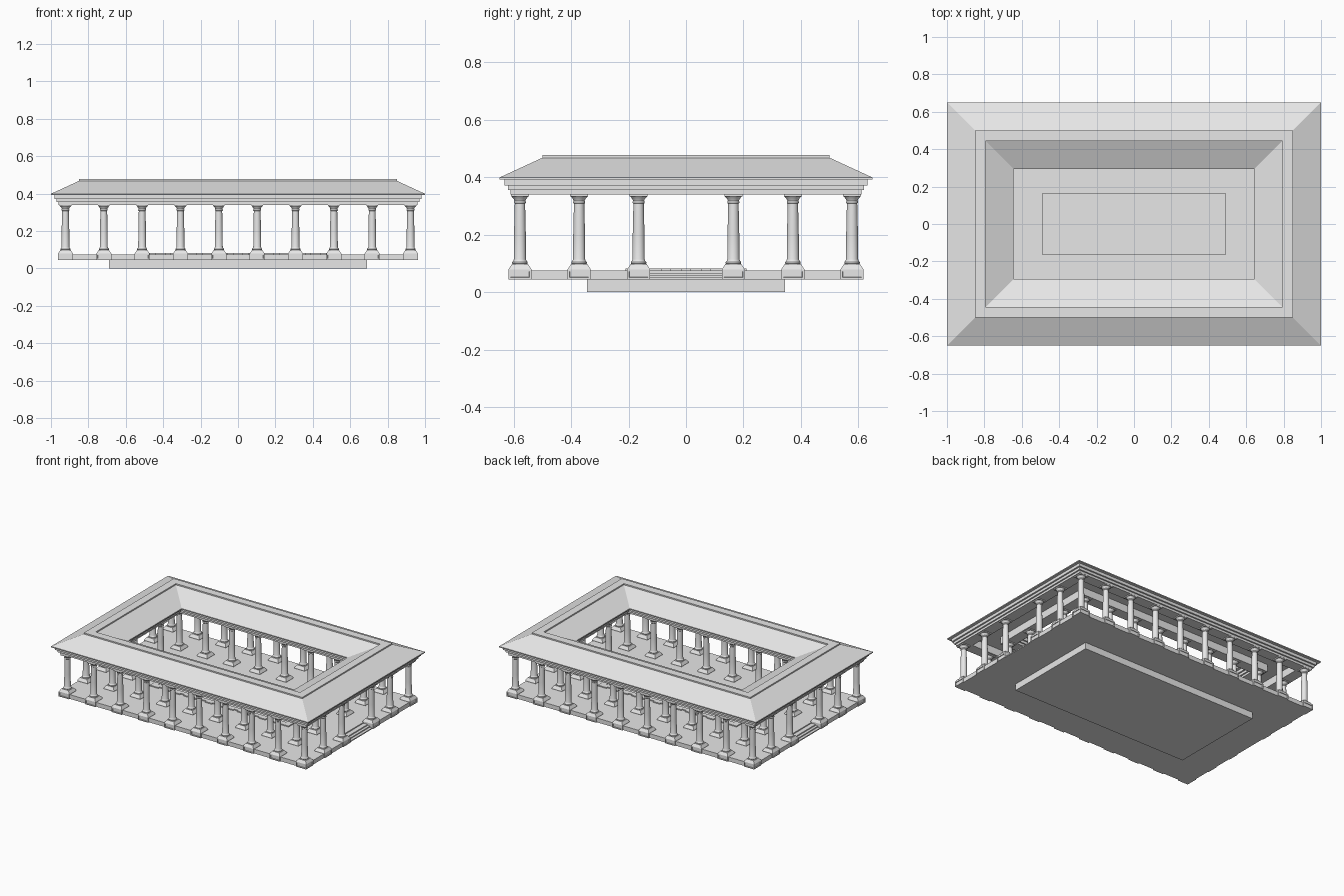
import bpy, bmesh, math

if "Cube" in bpy.data.objects:
    bpy.data.objects.remove(bpy.data.objects["Cube"])

stone = bpy.data.materials.new("pale stone")
stone.use_nodes = True
stone.diffuse_color = (0.8, 0.8, 0.8, 1)
stone.node_tree.nodes["Principled BSDF"].inputs["Base Color"].default_value = (0.8, 0.8, 0.8, 1)

BASE, FLOOR, BEAM = 0.045, 0.075, 0.34   # main levels
MARGIN = 0.35                            # half length minus half width


def add_object(name, mesh, location=(0, 0, 0)):
    obj = bpy.data.objects.new(name, mesh)
    obj.location = location
    bpy.context.scene.collection.objects.link(obj)
    return obj


def finish(bm, name):
    bmesh.ops.recalc_face_normals(bm, faces=bm.faces[:])
    mesh = bpy.data.meshes.new(name)
    bm.to_mesh(mesh)
    bm.free()
    mesh.materials.append(stone)
    return mesh


def add_box(bm, x0, x1, y0, y1, z0, z1):
    verts = bmesh.ops.create_cube(bm, size=1)["verts"]
    for v in verts:
        v.co.x = x1 if v.co.x > 0 else x0
        v.co.y = y1 if v.co.y > 0 else y0
        v.co.z = z1 if v.co.z > 0 else z0
    return verts


def box(name, hx, hy, z0, z1):
    bm = bmesh.new()
    add_box(bm, -hx, hx, -hy, hy, z0, z1)
    return add_object(name, finish(bm, name))


def sweep_ring(name, profile, margin=MARGIN):
    """Carry a closed (half length, height) profile around a rectangle."""
    bm = bmesh.new()
    loops = [[bm.verts.new((sx * r, sy * (r - margin), z)) for r, z in profile]
             for sx, sy in ((1, 1), (-1, 1), (-1, -1), (1, -1))]
    n = len(profile)
    for k in range(4):
        a, b = loops[k], loops[(k + 1) % 4]
        for i in range(n):
            j = (i + 1) % n
            bm.faces.new((a[i], a[j], b[j], b[i]))
    return add_object(name, finish(bm, name))


def lathe(bm, profile, sides=20):
    rings = [[bm.verts.new((r * math.cos(math.tau * k / sides),
                            r * math.sin(math.tau * k / sides), z))
              for k in range(sides)] for r, z in profile]
    for low, high in zip(rings, rings[1:]):
        for k in range(sides):
            m = (k + 1) % sides
            bm.faces.new((low[k], low[m], high[m], high[k])).smooth = True
    bm.faces.new(rings[0])
    bm.faces.new(rings[-1])


def pedestal_mesh():
    bm = bmesh.new()
    h = 0.04
    add_box(bm, -h, h, -h, h, BASE, 0.08)
    bm.normal_update()
    # sunken panel on each side
    sides = [f for f in bm.faces if abs(f.normal.z) < 0.5]
    bmesh.ops.inset_individual(bm, faces=sides, thickness=0.01, depth=0)
    bmesh.ops.inset_individual(bm, faces=sides, thickness=0.001, depth=-0.004)
    # sloping shoulder
    for v in add_box(bm, -h, h, -h, h, 0.08, 0.098):
        if v.co.z > 0.09:
            v.co.x *= 0.7
            v.co.y *= 0.7
    return finish(bm, "pedestal")


def column_mesh():
    bm = bmesh.new()
    lathe(bm, [(0.024, 0.097), (0.027, 0.100), (0.027, 0.105), (0.023, 0.109),
               (0.021, 0.115), (0.0205, 0.20), (0.018, 0.308), (0.021, 0.311),
               (0.021, 0.315), (0.019, 0.318), (0.022, 0.325), (0.029, 0.333)])
    add_box(bm, -0.031, 0.031, -0.031, 0.031, 0.333, BEAM)
    mesh = finish(bm, "column")
    mesh.set_sharp_from_angle(angle=math.radians(40))
    return mesh


# Floor slab with a stair recess in each end
hx, hy, notch, gap = 0.957, 0.609, 0.89, 0.125
half = [(hx, -hy), (hx, -gap), (notch, -gap), (notch, gap), (hx, gap), (hx, hy)]
bm = bmesh.new()
outline = half + [(-x, -y) for x, y in half]
floor = bm.faces.new([bm.verts.new((x, y, BASE)) for x, y in outline])
raised = bmesh.ops.extrude_face_region(bm, geom=[floor], use_keep_orig=True)["geom"]
for v in raised:
    if isinstance(v, bmesh.types.BMVert):
        v.co.z = FLOOR
slab = add_object("floor_slab", finish(bm, "floor_slab"))

# End stairs
for side, label in ((1, "left"), (-1, "right")):
    bm = bmesh.new()
    for i in range(3):
        x0, x1 = sorted((side * notch, side * (hx - 0.018 * i)))
        add_box(bm, x0, x1, -gap, gap, BASE, BASE + 0.0075 * (i + 1))
    add_object(label + "_stairs", finish(bm, "stairs"))

# Foundation and pool basin
foundation = box("foundation", 0.69, 0.345, 0, BASE)
cutter = box("pool_cutter", 0.492, 0.166, 0.03, 0.2)
cutter.hide_render = True
cutter.hide_viewport = True
cutter.display_type = 'WIRE'
for obj in (slab, foundation):
    mod = obj.modifiers.new("pool", 'BOOLEAN')
    mod.operation = 'DIFFERENCE'
    mod.object = cutter
    mod.solver = 'EXACT'

# Pool kerb with projecting blocks
kerb = 0.326
sweep_ring("pool_kerb", [(0.525, 0.07), (0.525, 0.082), (0.5, 0.082), (0.5, 0.078),
                         (0.488, 0.078), (0.488, 0.07)], kerb)
bm = bmesh.new()
ox, oy, notch_w = 0.54, 0.21, 0.028


def kerb_spans(half_length, count):
    """Block spans left between evenly spaced notches."""
    step = 2 * half_length / count
    for i in range(count):
        a = -half_length + i * step + (notch_w / 2 if i else 0)
        b = -half_length + (i + 1) * step - (notch_w / 2 if i < count - 1 else 0)
        yield a, b


for s in (1, -1):
    for a, b in kerb_spans(ox, 13):
        y0, y1 = sorted((s * 0.195, s * oy))
        add_box(bm, a, b, y0, y1, 0.07, 0.082)
    for a, b in kerb_spans(oy, 6):
        x0, x1 = sorted((s * 0.52, s * ox))
        add_box(bm, x0, x1, a, b, 0.07, 0.082)
add_object("pool_kerb_blocks", finish(bm, "pool_kerb_blocks"))

# Two rectangular rows of columns on pedestals
pedestal, column = pedestal_mesh(), column_mesh()
xs = [0.205 * (i - 4.5) for i in range(10)]
ys = [-0.578, -0.372, -0.165, 0.165, 0.372, 0.578]


def colonnade(label, xs, ys):
    for x in xs:
        for y in ys:
            if x in (xs[0], xs[-1]) or y in (ys[0], ys[-1]):
                add_object(label + "_pedestal", pedestal, (x, y, 0))
                add_object(label + "_column", column, (x, y, 0))


colonnade("outer", xs, ys)
colonnade("inner", xs[1:-1], ys[1:-1])

# Stepped beams, the inner one mirrored from the outer
ridge = 0.8225
beam = [(0.885, BEAM), (0.960, BEAM), (0.960, 0.355), (0.970, 0.355),
        (0.970, 0.372), (0.981, 0.372), (0.981, 0.393), (0.885, 0.393)]
sweep_ring("outer_beam", beam)
sweep_ring("inner_beam", [(2 * ridge - r, z) for r, z in beam])

# Hipped ring roof with a flat ridge cap
slope = [(1.0, 0.392), (1.0, 0.399), (0.85, 0.468), (0.85, 0.477)]
sweep_ring("roof", slope + [(2 * ridge - r, z) for r, z in reversed(slope)])
